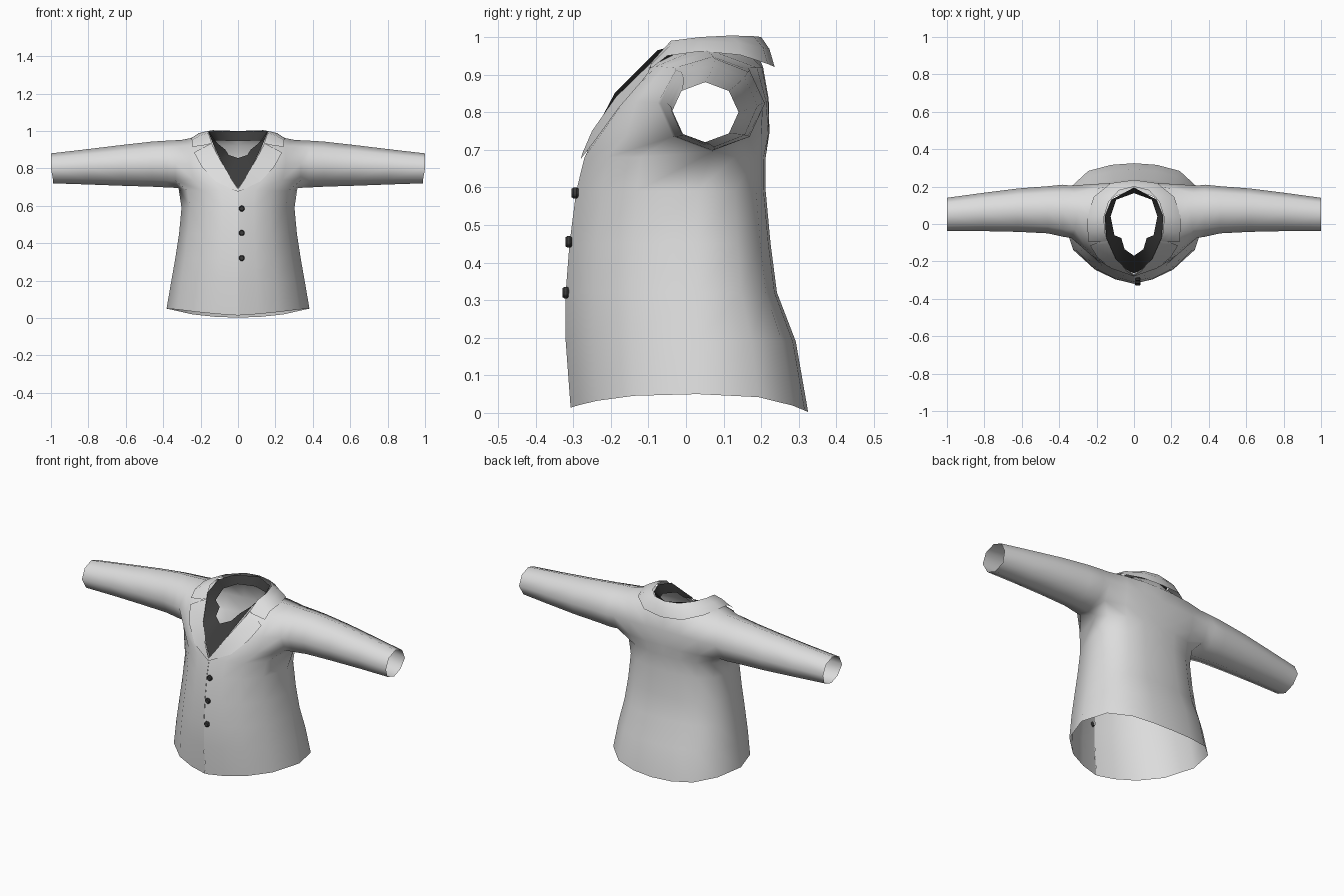
import bpy, bmesh, math
from mathutils import Vector

if "Cube" in bpy.data.objects:
    bpy.data.objects.remove(bpy.data.objects["Cube"])


def material(name, v):
    m = bpy.data.materials.new(name)
    m.diffuse_color = (v, v, v, 1)
    m.use_nodes = True
    m.node_tree.nodes["Principled BSDF"].inputs["Base Color"].default_value = m.diffuse_color
    return m


CLOTH = material("light grey cloth", 0.72)
LINING = material("dark grey lining", 0.045)
BUTTON = material("charcoal button", 0.045)


def finish(bm, name, mat, mirror=True, angle=60):
    """Turn a bmesh into a smooth, optionally mirrored object."""
    me = bpy.data.meshes.new(name)
    bm.to_mesh(me)
    bm.free()
    ob = bpy.data.objects.new(name, me)
    bpy.context.collection.objects.link(ob)
    me.materials.append(mat)
    if mirror:
        mod = ob.modifiers.new("mirror", 'MIRROR')
        mod.merge_threshold = 0.0005
    bpy.ops.object.select_all(action='DESELECT')
    bpy.context.view_layer.objects.active = ob
    ob.select_set(True)
    bpy.ops.object.shade_smooth_by_angle(angle=math.radians(angle))
    return ob


def strip(bm, a, b):
    """Quads between two equally long rows of verts."""
    for i in range(len(a) - 1):
        bm.faces.new((a[i], a[i + 1], b[i + 1], b[i]))


def row(bm, pts):
    return [bm.verts.new(p) for p in pts]


# ---- Jacket body: half rings from front edge round to the back seam ----
GAP = 0.0006          # keeps the front opening unmerged
CY = 0.03
SECTION = [(0, -1), (.28, -.93), (.57, -.79), (.85, -.5), (1, 0),
           (.9, .55), (.64, .86), (.32, .97), (0, 1)]
LEVELS = [  # z, half width, front y, back y
    (.05, .382, -.307, .325), (.19, .358, -.32, .292), (.32, .335, -.32, .242),
    (.45, .315, -.31, .225), (.59, .302, -.292, .212), (.68, .318, -.27, .212)]
bm = bmesh.new()
rings = []
for k, (z, w, f, b) in enumerate(LEVELS):
    pts = []
    for sx, sy in SECTION:
        y = CY + (sy * (b - CY) if sy > 0 else sy * (CY - f))
        zz = z
        if k == 0:    # dipped hem at front and back
            zz -= (.048 if sy > 0 else .036) * abs(sy) ** 3
        if k == 5 and sx == 1:
            y, zz = .07, .695
        pts.append((max(sx * w, GAP if sy < 0 else 0), y, zz))
    rings.append(row(bm, pts))
for a, b in zip(rings, rings[1:]):
    strip(bm, a, b)
chest = rings[-1]

# armhole: eight points starting under the arm and going round the front
arm = [chest[4]] + row(bm, [
    (.335, -.035, .735), (.335, -.075, .825), (.315, -.03, .918), (.30, .07, .952),
    (.315, .165, .918), (.335, .205, .825), (.335, .165, .735)])


def panel_row(start, end, bulge):
    """Three verts from the centre edge to an armhole vert, bowed in y."""
    s = Vector(start)
    out = [bm.verts.new(s)]
    for t in (1 / 3, 2 / 3):
        p = s.lerp(end.co, t)
        p.y += bulge * 4 * t * (1 - t)
        out.append(bm.verts.new(p))
    return out + [end]


# front panel beside the V opening
front = [chest[:4],
         panel_row((.045, -.235, .745), arm[1], -.065),
         panel_row((.095, -.17, .835), arm[2], -.028),
         panel_row((.13, -.09, .925), arm[3], -.01),
         panel_row((.15, .03, .983), arm[4], 0)]
for a, b in zip(front, front[1:]):
    strip(bm, a, b)
bm.faces.new((chest[3], chest[4], arm[1]))

# back panel up to the neck
back = [chest[:4:-1],
        panel_row((0, .222, .745), arm[7], .018),
        panel_row((0, .22, .835), arm[6], .004),
        panel_row((0, .205, .92), arm[5], .012)]
for a, b in zip(back, back[1:]):
    strip(bm, a, b)
bm.faces.new((chest[5], chest[4], arm[7]))
top, sh = back[-1], front[-1]
neck = row(bm, [(0, .185, .965), (.105, .145, .972)])
for f in ((top[0], top[1], neck[1], neck[0]), (top[1], top[2], sh[1], neck[1]),
          (neck[1], sh[1], sh[0]), (top[2], top[3], sh[2], sh[1]), (top[3], sh[3], sh[2])):
    bm.faces.new(f)

# sleeve: octagonal rings continuing from the armhole
prev = arm
for x, y0, y1, z0, z1 in [(.38, -.068, .21, .698, .948), (.46, -.05, .202, .702, .943),
                          (.62, -.042, .19, .707, .925), (.81, -.038, .166, .714, .902),
                          (.995, -.038, .14, .72, .88)]:
    ring = []
    for i in range(8):
        a = math.radians(-90 - 45 * i)
        ring.append(bm.verts.new((x, (y0 + y1) / 2 + (y1 - y0) / 2 * math.cos(a),
                                  (z0 + z1) / 2 + (z1 - z0) / 2 * math.sin(a))))
    strip(bm, prev + prev[:1], ring + ring[:1])
    prev = ring
for v in prev:
    v.co.x = 1.0 if v.co.z > .8 else .99
bmesh.ops.recalc_face_normals(bm, faces=bm.faces)
finish(bm, "jacket_body", CLOTH)


def ribbon(name, inner, outer, mat):
    bm = bmesh.new()
    strip(bm, row(bm, inner), row(bm, outer))
    bmesh.ops.recalc_face_normals(bm, faces=bm.faces)
    return finish(bm, name, mat)


# ---- Lapels, folded out from the V opening ----
ribbon("lapel",
       [(GAP, -.276, .69), (.04, -.25, .75), (.092, -.187, .84), (.135, -.105, .92), (.14, -.09, .935)],
       [(GAP, -.28, .675), (.12, -.238, .73), (.195, -.18, .81), (.235, -.115, .885), (.198, -.1, .905)],
       CLOTH)

# ---- Collar: stand and fall in two bands round the neck ----
fold = [(.14, -.09, .935), (.158, -.04, .99), (.16, .04, 1.0), (.135, .12, 1.004),
        (.08, .18, 1.002), (0, .2, 1.0)]
mid = [(.17, -.095, .925), (.205, -.045, .975), (.21, .04, .988), (.175, .14, .985),
       (.1, .205, .972), (0, .222, .968)]
edge = [(.243, -.095, .915), (.247, -.05, .95), (.25, .04, .962), (.215, .145, .952),
        (.125, .218, .928), (0, .236, .92)]
bm = bmesh.new()
rows = [row(bm, r) for r in (fold, mid, edge)]
strip(bm, rows[0], rows[1])
strip(bm, rows[1], rows[2])
bmesh.ops.recalc_face_normals(bm, faces=bm.faces)
finish(bm, "collar", CLOTH)

# ---- Dark facing inside the neck, leaving an open neck hole ----
ribbon("neck_lining",
       [(0, -.17, .855), (.05, -.135, .872), (.068, -.075, .9), (.105, -.06, .925),
        (.125, .04, .95), (.095, .13, .95), (0, .165, .948)],
       [(0, -.265, .692), (.046, -.24, .755), (.096, -.19, .85), (.148, -.075, .965),
        (.156, .04, .996), (.12, .13, .998), (0, .195, .996)], LINING)

# ---- Three buttons down the front ----
for i, (y, z) in enumerate([(-.295, .585), (-.312, .455), (-.32, .32)]):
    bpy.ops.mesh.primitive_cylinder_add(vertices=8, radius=.017, depth=.018,
                                        location=(.02, y, z), rotation=(math.pi / 2, 0, 0))
    ob = bpy.context.object
    ob.name = f"button_{i + 1}"
    ob.data.materials.append(BUTTON)
    bev = ob.modifiers.new("round", 'BEVEL')
    bev.width = .005
    bev.segments = 1
